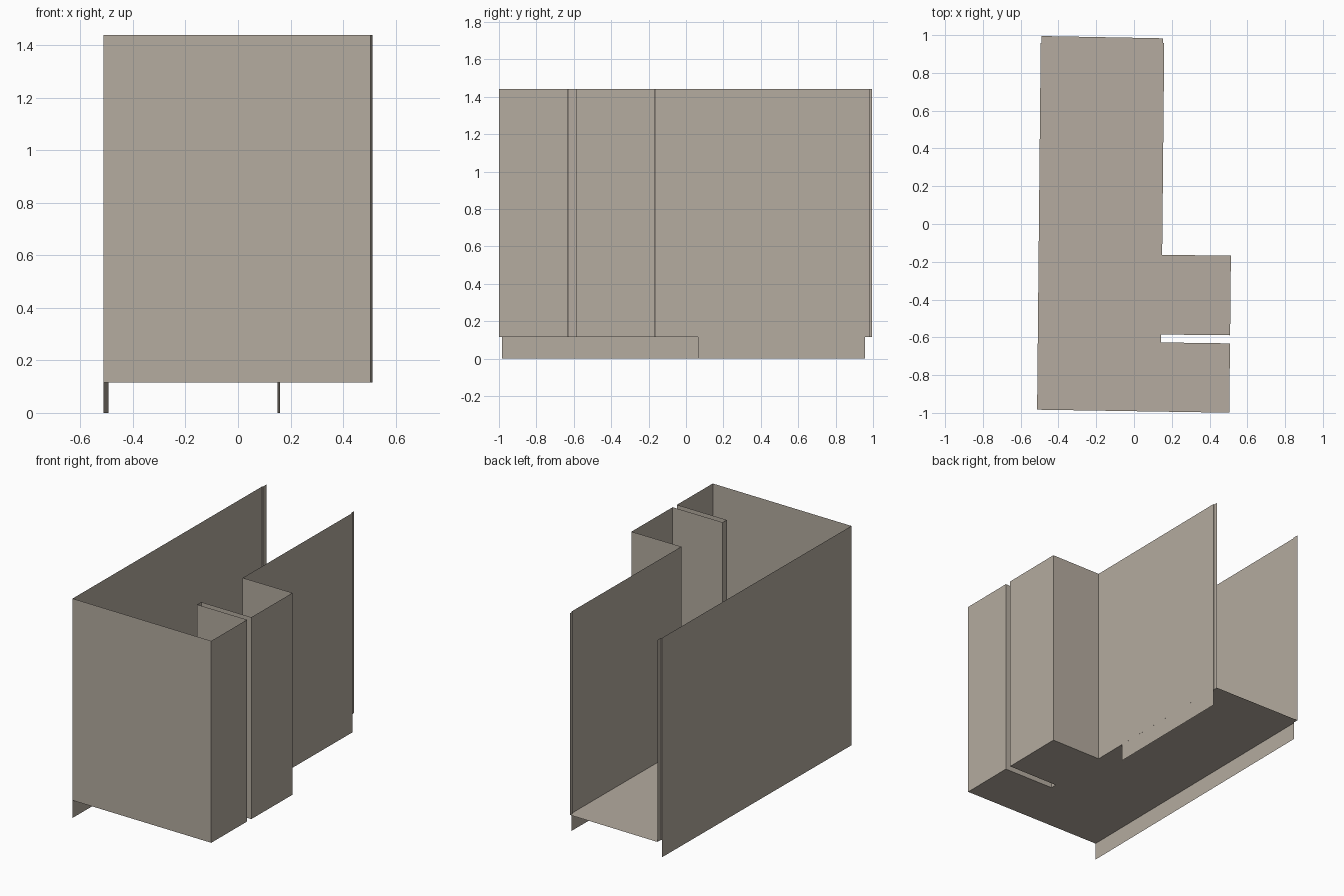
import bpy

if "Cube" in bpy.data.objects:
    bpy.data.objects.remove(bpy.data.objects["Cube"])

FLOOR, TOP = 0.115, 1.44

plaster = bpy.data.materials.new("warm_grey_plaster")
plaster.diffuse_color = (0.46, 0.41, 0.35, 1)
plaster.use_nodes = True
plaster.node_tree.nodes["Principled BSDF"].inputs["Base Color"].default_value = plaster.diffuse_color


def add_mesh(name, verts, faces):
    mesh = bpy.data.meshes.new(name)
    mesh.from_pydata(verts, [], faces)
    mesh.materials.append(plaster)
    mesh.update()
    obj = bpy.data.objects.new(name, mesh)
    bpy.context.collection.objects.link(obj)
    return obj


def sheet(name, path, z0, z1):
    """Thin vertical sheet following an open plan path."""
    n = len(path)
    verts = [(x, y, z) for z in (z0, z1) for x, y in path]
    return add_mesh(name, verts, [(i, i + 1, n + i + 1, n + i) for i in range(n - 1)])


# Plan outline, counter-clockwise from the back left corner to the back right one
outline = [
    (-0.489, 0.995), (-0.490, 0.957), (-0.494, 0.957), (-0.513, -0.983),  # left side
    (0.505, -0.999), (0.508, -0.632),                                     # front
    (0.143, -0.627), (0.143, -0.585), (0.509, -0.589),                    # narrow slot
    (0.513, -0.167), (0.149, -0.164),                                     # side bay
    (0.160, 0.957), (0.153, 0.957), (0.153, 0.983),                       # back right jamb
]

# Walls are open at the top and at the back
sheet("walls", outline, FLOOR, TOP)

# Floor
add_mesh("floor", [(x, y, FLOOR) for x, y in outline], [tuple(range(len(outline)))])

# Skirts hanging below the floor
sheet("left_skirt", [(-0.494, 0.957), (-0.513, -0.983)], 0, FLOOR)
sheet("right_skirt", [(0.151, 0.063), (0.160, 0.957)], 0, FLOOR)
